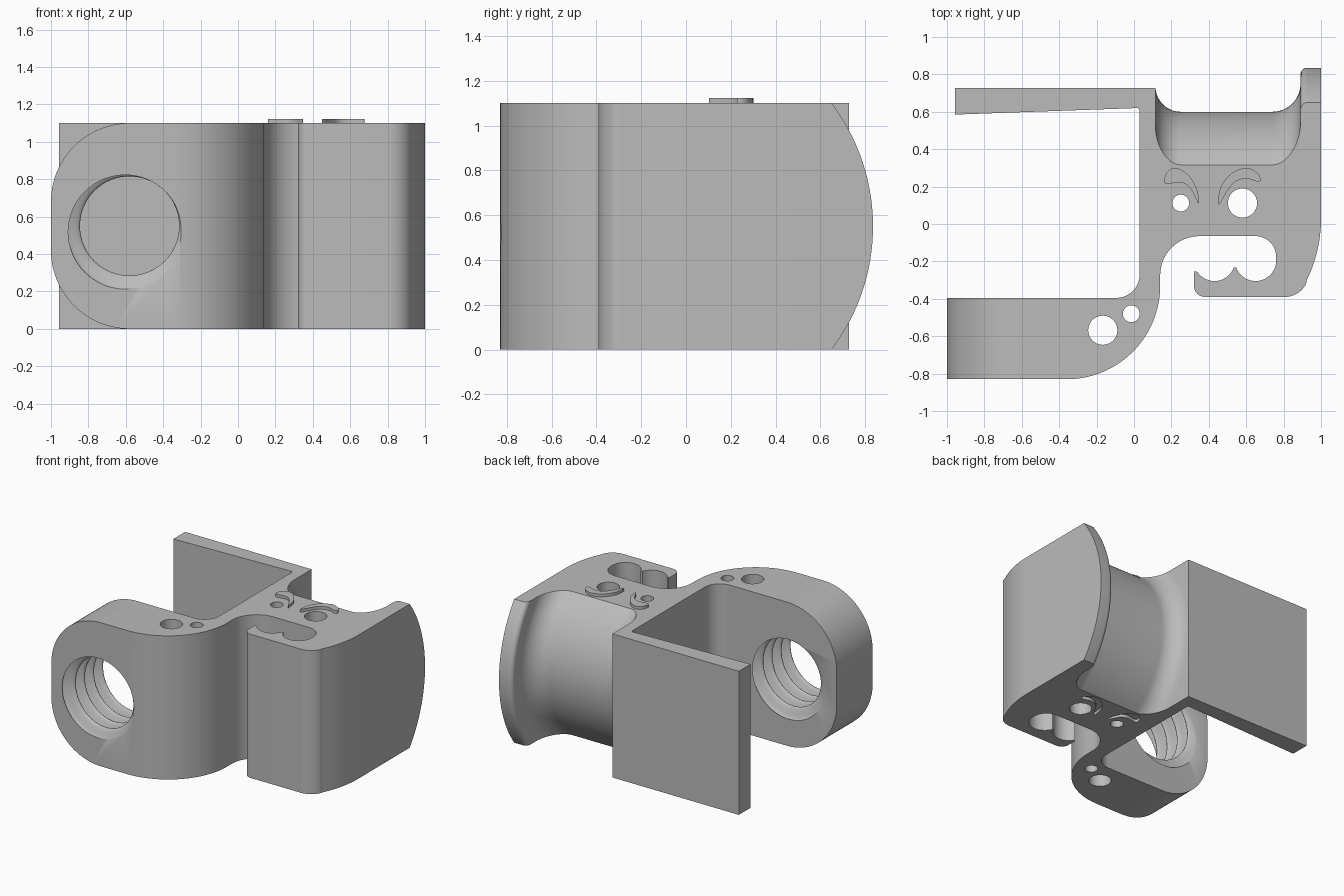
import bpy, bmesh
from math import sin, cos, radians, pi
from mathutils import Vector, Matrix

cube = bpy.data.objects.get("Cube")
if cube:
    bpy.data.objects.remove(cube, do_unlink=True)

HEIGHT = 1.1
MID = HEIGHT / 2

grey = bpy.data.materials.new("plain_grey")
grey.use_nodes = True
grey.diffuse_color = (0.5, 0.5, 0.5, 1)
grey.node_tree.nodes["Principled BSDF"].inputs["Base Color"].default_value = (0.5, 0.5, 0.5, 1)


def arc(cx, cy, r, start, end, n=20):
    angles = [radians(start + (end - start) * i / n) for i in range(n + 1)]
    return [(cx + r * cos(a), cy + r * sin(a)) for a in angles]


def finish(name, bm):
    bmesh.ops.recalc_face_normals(bm, faces=bm.faces)
    mesh = bpy.data.meshes.new(name)
    bm.to_mesh(mesh)
    bm.free()
    mesh.materials.append(grey)
    obj = bpy.data.objects.new(name, mesh)
    bpy.context.collection.objects.link(obj)
    return obj


def loft(name, rings):
    """Closed solid through matching rings of points."""
    bm = bmesh.new()
    loops = [[bm.verts.new(p) for p in ring] for ring in rings]
    n = len(loops[0])
    for a, b in zip(loops, loops[1:]):
        for i in range(n):
            j = (i + 1) % n
            bm.faces.new((a[i], a[j], b[j], b[i]))
    bm.faces.new(loops[0])
    bm.faces.new(loops[-1])
    return finish(name, bm)


def prism(name, pts, lo, hi):
    return loft(name, [[(x, y, z) for x, y in pts] for z in (lo, hi)])


def smooth_closed(pts, steps=6):
    """Closed rounded outline through a few points."""
    out = []
    n = len(pts)
    p = [Vector(q) for q in pts]
    for i in range(n):
        a, b, c, d = (p[(i + k) % n] for k in (-1, 0, 1, 2))
        for s in range(steps):
            t = s / steps
            v = 0.5 * (2 * b + (c - a) * t + (2 * a - 5 * b + 4 * c - d) * t * t
                       + (3 * b - a - 3 * c + d) * t ** 3)
            out.append(v[:])
    return out


# Main plan: back plate, web, front arm, open mouth and head
outline = [(-0.957, 0.727), (-0.957, 0.585), (0.02, 0.62), (0.03, 0.61)]
outline += arc(-0.095, -0.27, 0.125, 0, -90)
outline += [(-1, -0.395), (-1, -0.83)]
outline += arc(-0.36, -0.33, 0.5, -90, 0, 32)
outline += arc(0.35, -0.275, 0.21, 180, 90)
outline += arc(0.65, -0.175, 0.11, 90, 0)
outline += arc(0.65, -0.195, 0.11, 0, -160)
outline += arc(0.43, -0.195, 0.11, -20, -145)
outline += [(0.325, -0.25), (0.32, -0.27)]
outline += arc(0.38, -0.33, 0.06, 180, 270, 10)
outline += arc(0.805, -0.26, 0.13, -90, -28)
outline += arc(0.246, 0.03, 0.754, -26, 0)
outline += [(1, 0.95), (0.16, 0.95), (0.16, 0.727)]
body = prism("bracket_body", outline, 0, HEIGHT)

cutters = []

# Round holes down through the body
for x, y, r in [(0.25, 0.112, 0.045), (0.58, 0.112, 0.078),
                (-0.167, -0.568, 0.078), (-0.015, -0.48, 0.045)]:
    cutters.append(prism("hole_cutter", arc(x, y, r, 0, 351, 39), -0.1, HEIGHT + 0.1))

# Rounded corners on the end of the arm
corner = [(-1.1, 0.68)] + arc(-0.58, 0.68, 0.42, 180, 90, 28) + [(-0.58, 1.2), (-1.1, 1.2)]
for flip in (False, True):
    cutters.append(loft("corner_cutter", [
        [(x, y, HEIGHT - z if flip else z) for x, z in corner] for y in (-0.95, -0.3)]))

# Turned groove and flange across the back of the head
groove = [(0.115, 1.4), (0.115, 0.81)]
groove += arc(0.25, 0.81, 0.135, 180, 270, 16)
groove += arc(0.74, 0.825, 0.15, 270, 360, 16)
groove += arc(0.925, 0.875, 0.035, 180, 90, 8)
groove += [(1.1, 0.91), (1.1, 1.4)]
rings = []
for i in range(73):
    a = radians(-72 + 2 * i)
    rings.append([(x, -0.075 + r * cos(a), MID + r * sin(a)) for x, r in groove])
cutters.append(loft("groove_cutter", rings))

# Threaded hole through the arm: an off-centre circle twisted along y
rings = []
pitch, per_turn = 0.11, 24
for i in range(5 * per_turn + 1):
    y = -0.88 + pitch * i / per_turn
    t = 3.76 + 2 * pi * (y + 0.83) / pitch
    cx, cz = -0.58 + 0.04 * sin(t), MID + 0.04 * cos(t)
    rings.append([(x, y, z) for x, z in arc(cx, cz, 0.305, 0, 354.375, 63)])
cutters.append(loft("thread_cutter", rings))

# Raised brows on top, with matching shallow recesses underneath
brow_shapes = {
    "right_brow": [(0.16, 0.235), (0.18, 0.28), (0.225, 0.3), (0.29, 0.262), (0.335, 0.19),
                   (0.347, 0.118), (0.338, 0.12), (0.3, 0.193), (0.25, 0.222), (0.175, 0.214)],
    "left_brow": [(0.45, 0.115), (0.463, 0.195), (0.52, 0.27), (0.6, 0.3), (0.66, 0.272),
                  (0.677, 0.235), (0.655, 0.228), (0.6, 0.243), (0.54, 0.225), (0.495, 0.17),
                  (0.46, 0.11)],
}
brows = []
for name, pts in brow_shapes.items():
    shape = smooth_closed(pts)
    brows.append(prism(name, shape, HEIGHT - 0.01, HEIGHT + 0.022))
    cutters.append(prism("recess_cutter", shape, -0.05, 0.022))

# Cut everything out of the body
bpy.context.view_layer.objects.active = body
for cutter in cutters:
    cutter.hide_render = True
    mod = body.modifiers.new("cut", "BOOLEAN")
    mod.operation = "DIFFERENCE"
    mod.solver = "EXACT"
    mod.object = cutter
    bpy.ops.object.modifier_apply(modifier=mod.name)
for cutter in cutters:
    bpy.data.objects.remove(cutter, do_unlink=True)

# Smooth the curved walls, keep hard edges
bpy.ops.object.select_all(action="DESELECT")
for obj in [body] + brows:
    obj.select_set(True)
bpy.context.view_layer.objects.active = body
bpy.ops.object.shade_smooth_by_angle(angle=radians(32))
